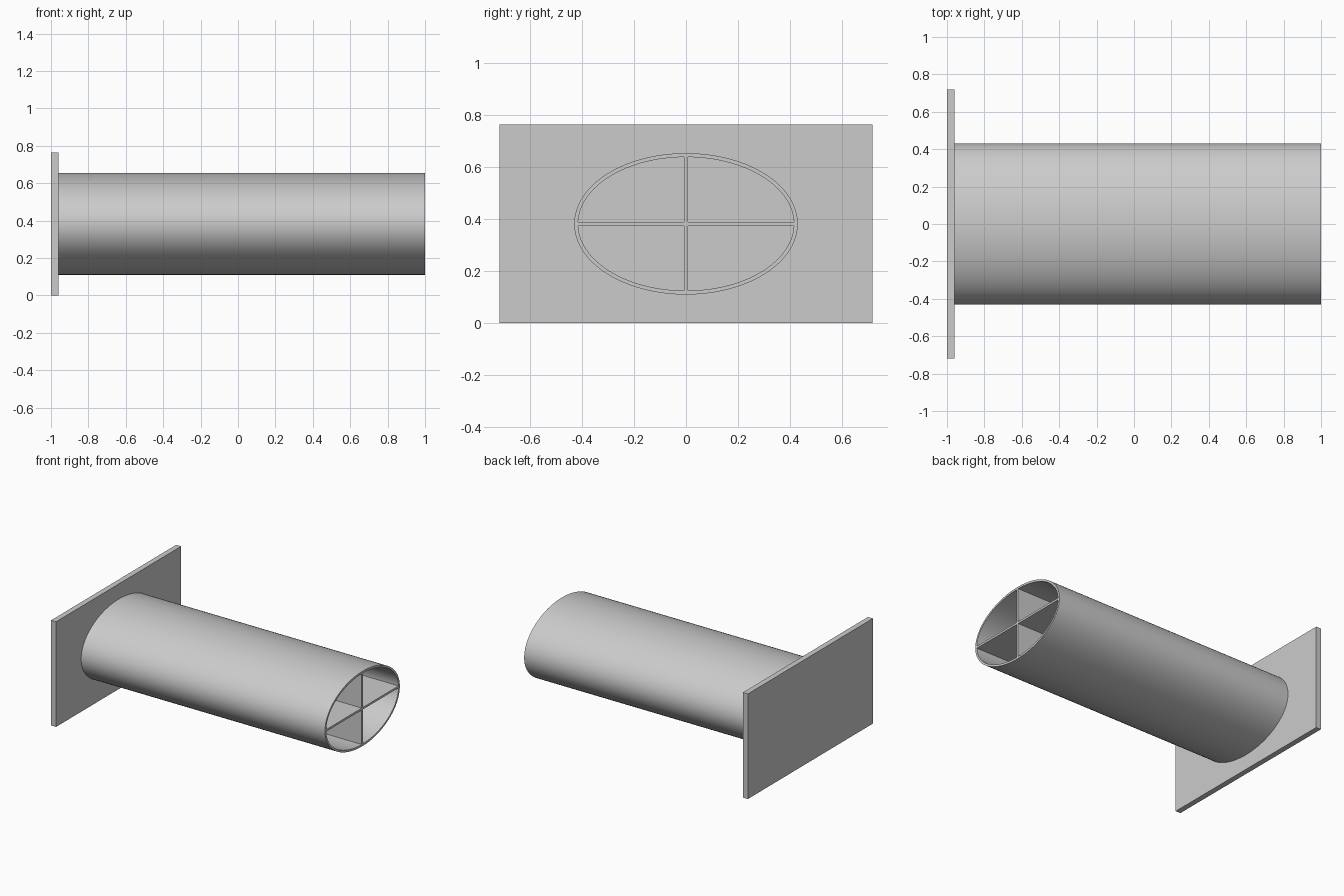
import bpy
import bmesh
from math import cos, sin, pi

cube = bpy.data.objects.get("Cube")
if cube:
    bpy.data.objects.remove(cube, do_unlink=True)

PLATE_BACK, PLATE_FRONT, TUBE_END = -1.0, -0.96, 1.0
PLATE_HALF_WIDTH, HEIGHT = 0.718, 0.764
MID = HEIGHT / 2
OUTER = (0.43, 0.272)      # half width, half height of the oval
INNER = (0.415, 0.257)
HALF_WALL = 0.0075
SEGMENTS = 128

grey = bpy.data.materials.new("light_grey")
grey.use_nodes = True
colour = (0.6, 0.6, 0.6, 1)
grey.diffuse_color = colour
grey.node_tree.nodes["Principled BSDF"].inputs["Base Color"].default_value = colour


def finish(name, bm):
    bmesh.ops.recalc_face_normals(bm, faces=bm.faces)
    mesh = bpy.data.meshes.new(name)
    bm.to_mesh(mesh)
    bm.free()
    mesh.materials.append(grey)
    obj = bpy.data.objects.new(name, mesh)
    bpy.context.collection.objects.link(obj)
    return obj


def box(name, low, high):
    bm = bmesh.new()
    bmesh.ops.create_cube(bm, size=1)
    for v in bm.verts:
        v.co = [b if c > 0 else a for c, a, b in zip(v.co, low, high)]
    return finish(name, bm)


def oval(bm, x, radii):
    angles = [2 * pi * i / SEGMENTS for i in range(SEGMENTS)]
    return [bm.verts.new((x, radii[0] * cos(a), MID + radii[1] * sin(a))) for a in angles]


# Mounting plate
box("mounting_plate", (PLATE_BACK, -PLATE_HALF_WIDTH, 0),
    (PLATE_FRONT, PLATE_HALF_WIDTH, HEIGHT))

# Hollow oval tube: outer wall, end rim and bore
bm = bmesh.new()
rings = [oval(bm, PLATE_FRONT, OUTER), oval(bm, TUBE_END, OUTER),
         oval(bm, TUBE_END, INNER), oval(bm, PLATE_FRONT, INNER)]
for k, ring in enumerate(rings):
    other = rings[(k + 1) % len(rings)]
    for i in range(SEGMENTS):
        j = (i + 1) % SEGMENTS
        bm.faces.new((ring[i], ring[j], other[j], other[i]))
tube = finish("oval_tube", bm)
bpy.ops.object.select_all(action="DESELECT")
tube.select_set(True)
bpy.context.view_layer.objects.active = tube
bpy.ops.object.shade_smooth_by_angle(angle=pi / 6)

# Crossed divider walls, their edges sunk slightly into the tube
reach_y, reach_z = INNER[0] + 0.002, INNER[1] + 0.002
box("horizontal_divider", (PLATE_FRONT, -reach_y, MID - HALF_WALL),
    (TUBE_END, reach_y, MID + HALF_WALL))
for name, z0, z1 in (("upper_divider", MID + HALF_WALL, MID + reach_z),
                     ("lower_divider", MID - reach_z, MID - HALF_WALL)):
    box(name, (PLATE_FRONT, -HALF_WALL, z0), (TUBE_END, HALF_WALL, z1))
